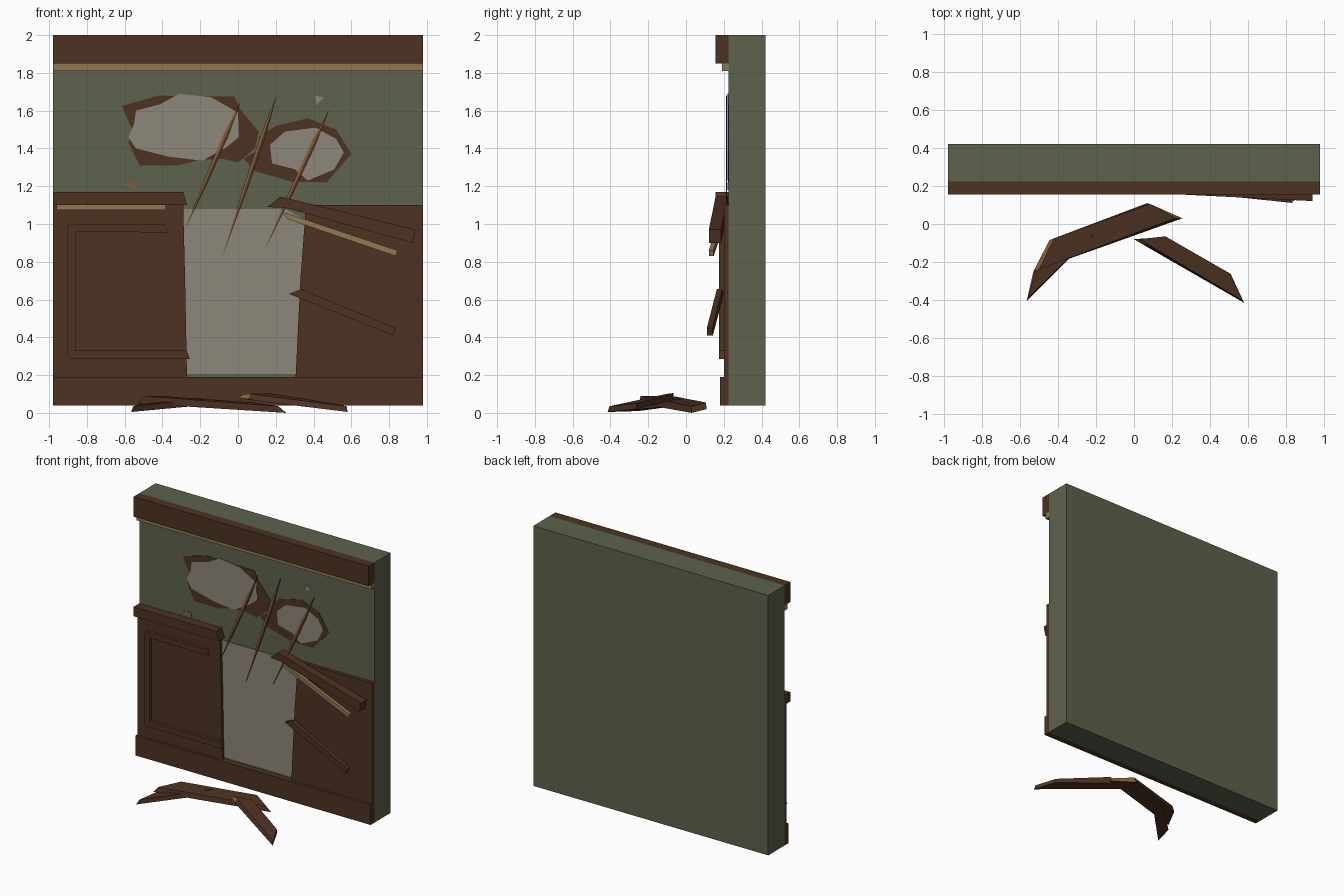
import bpy
import bmesh
from mathutils import Vector

cube = bpy.data.objects.get("Cube")
if cube:
    bpy.data.objects.remove(cube, do_unlink=True)


def material(name, rgb):
    m = bpy.data.materials.new(name)
    m.use_nodes = True
    m.diffuse_color = (*rgb, 1)
    m.node_tree.nodes["Principled BSDF"].inputs["Base Color"].default_value = (*rgb, 1)
    return m


GREEN = material("green paint", (.107, .122, .074))
BROWN = material("dark wood", (.075, .032, .016))
PLASTER = material("bare plaster", (.27, .242, .195))
GOLD = material("gilt trim", (.266, .191, .08))
RAW = material("raw split wood", (.254, .117, .038))


def loft(name, top, bottom, mat, raw_sides=()):
    """Solid between two matching outlines; raw_sides lists broken side faces."""
    bm = bmesh.new()
    a = [bm.verts.new(p) for p in top]
    b = [bm.verts.new(p) for p in bottom]
    bm.faces.new(a)
    bm.faces.new(b[::-1])
    n = len(a)
    for i in range(n):
        j = (i + 1) % n
        f = bm.faces.new((a[i], b[i], b[j], a[j]))
        f.material_index = int(i in raw_sides)
    bmesh.ops.recalc_face_normals(bm, faces=bm.faces)
    mesh = bpy.data.meshes.new(name)
    bm.to_mesh(mesh)
    bm.free()
    mesh.materials.append(mat)
    mesh.materials.append(RAW)
    ob = bpy.data.objects.new(name, mesh)
    bpy.context.collection.objects.link(ob)
    return ob


def relief(name, outline, y0, y1, mat, slope=0, raw_sides=()):
    """Front outline (x, z) between two depths, leaning forward along x by slope."""
    x0 = min(x for x, z in outline)
    front = [Vector((x, y0 - slope * (x - x0), z)) for x, z in outline]
    back = [p + Vector((0, y1 - y0, 0)) for p in front]
    return loft(name, front, back, mat, raw_sides)


def bar(name, x0, x1, z0, z1, y0, y1, mat):
    return relief(name, [(x0, z0), (x1, z0), (x1, z1), (x0, z1)], y0, y1, mat)


# Wall slab with full-width trim
W = .98
FACE = .225
bar("wall", -W, W, .04, 2, FACE, .42, GREEN)
bar("cornice", -W, W, 1.85, 2, .155, FACE, BROWN)
bar("cornice_trim", -W, W, 1.81, 1.85, .19, FACE, GOLD)
bar("baseboard", -W, W, .04, .19, .18, FACE, BROWN)

# Broken wainscot on both sides of the exposed plaster
relief("left_wainscot", [(-W, .19), (-.27, .19), (-.28, .7), (-.29, 1.1), (-W, 1.1)],
       .2, FACE, BROWN)
relief("right_wainscot", [(.305, .19), (W, .19), (W, 1.1), (.36, 1.1), (.33, .7)],
       .2, FACE, BROWN)
relief("exposed_plaster", [(-.28, .205), (.32, .205), (.36, 1.02), (.25, 1.08), (-.3, 1.08)],
       .22, FACE, PLASTER)

# Left chair rail and panel moulding
relief("chair_rail", [(-W, 1.1), (-.27, 1.1), (-.29, 1.17), (-W, 1.17)], .155, FACE, BROWN)
bar("chair_rail_trim", -.96, -.38, 1.075, 1.1, .19, .21, GOLD)
relief("panel_moulding_top", [(-.905, .96), (-.38, .955), (-.375, .97), (-.395, 1), (-.89, 1), (-.905, .985)],
       .175, .2, BROWN)
relief("panel_moulding_bottom", [(-.89, .285), (-.255, .285), (-.27, .33), (-.905, .33), (-.905, .3)],
       .175, .2, BROWN)
bar("panel_moulding_left", -.905, -.86, .32, .97, .175, .2, BROWN)

# Torn patches: dark rim with a plaster core
relief("left_hole_rim", [(-.615, 1.625), (-.42, 1.68), (-.2, 1.675), (-.02, 1.675), (.01, 1.61),
                         (.11, 1.49), (.09, 1.4), (0, 1.325), (-.08, 1.345), (-.2, 1.34),
                         (-.32, 1.31), (-.52, 1.31), (-.58, 1.43), (-.56, 1.5)], .222, FACE, BROWN)
relief("left_hole_plaster", [(-.54, 1.6), (-.41, 1.635), (-.31, 1.69), (-.14, 1.67), (0, 1.59),
                             (.005, 1.46), (-.07, 1.4), (-.19, 1.335), (-.36, 1.355),
                             (-.54, 1.4), (-.58, 1.46), (-.55, 1.53)], .219, FACE, PLASTER)
relief("right_hole_rim", [(.03, 1.345), (.12, 1.4), (.11, 1.46), (.2, 1.52), (.37, 1.56),
                          (.52, 1.5), (.6, 1.37), (.47, 1.22), (.28, 1.225), (.09, 1.28)],
       .222, FACE, BROWN)
relief("right_hole_plaster", [(.17, 1.42), (.25, 1.49), (.41, 1.51), (.52, 1.45), (.56, 1.38),
                              (.51, 1.29), (.37, 1.23), (.3, 1.29), (.18, 1.32)],
       .219, FACE, PLASTER)
relief("plaster_chip", [(.41, 1.68), (.455, 1.67), (.415, 1.63)], .22, FACE, PLASTER)
relief("wood_chip", [(-.61, 1.21), (-.55, 1.22), (-.54, 1.18)], .22, FACE, RAW)

# Long scratches, each a light half and a dark half
scratches = [((.015, 1.65), (-.29, .95)), ((.205, 1.68), (-.085, .82)), ((.485, 1.61), (.14, .86))]
for i, (top, low) in enumerate(scratches, 1):
    a, b = Vector(top), Vector(low)
    side = Vector((a.y - b.y, b.x - a.x)).normalized() * .014
    for label, s, mat in (("light", -1, RAW), ("dark", 1, BROWN)):
        relief(f"scratch_{i}_{label}", [a, a.lerp(b, .25) + side * s, a.lerp(b, .6) + side * s * .8, b],
               .213, .218, mat)

# Rails hanging loose on the right, leaning away from the wall
relief("hanging_rail", [(.155, 1.09), (.25, 1.085), (.925, .9), (.94, .97), (.225, 1.145)],
       .16, .225, BROWN, .05)
relief("hanging_trim", [(.24, 1.05), (.265, 1.025), (.835, .83), (.845, .86), (.25, 1.06)],
       .19, .215, GOLD, .115)
relief("hanging_moulding", [(.27, .63), (.82, .41), (.835, .45), (.335, .655)],
       .17, .2, BROWN, .105)

# Fallen boards on the floor, with slanted broken ends
loft("fallen_long_board",
     [(-.42, -.075, .09), (.085, .105, .055), (.215, .03, .035), (-.5, -.24, .09)],
     [(-.445, -.085, .055), (.07, .11, .02), (.255, .03, 0), (-.53, -.25, .05)],
     BROWN, (1, 3))
loft("fallen_under_board",
     [(-.555, -.385, .035), (-.52, -.25, .045), (-.3, -.04, .075), (-.19, -.03, .078)],
     [(-.565, -.405, .005), (-.53, -.25, .01), (-.3, -.04, .04), (-.19, -.03, .04)],
     BROWN, (0,))
loft("fallen_short_board",
     [(.03, -.08, .1), (.165, -.065, .105), (.505, -.26, .05), (.575, -.405, .035), (.07, -.105, .1)],
     [(0, -.08, .08), (.145, -.07, .065), (.51, -.265, .02), (.58, -.415, .005), (.05, -.11, .07)],
     BROWN, (0, 4))
